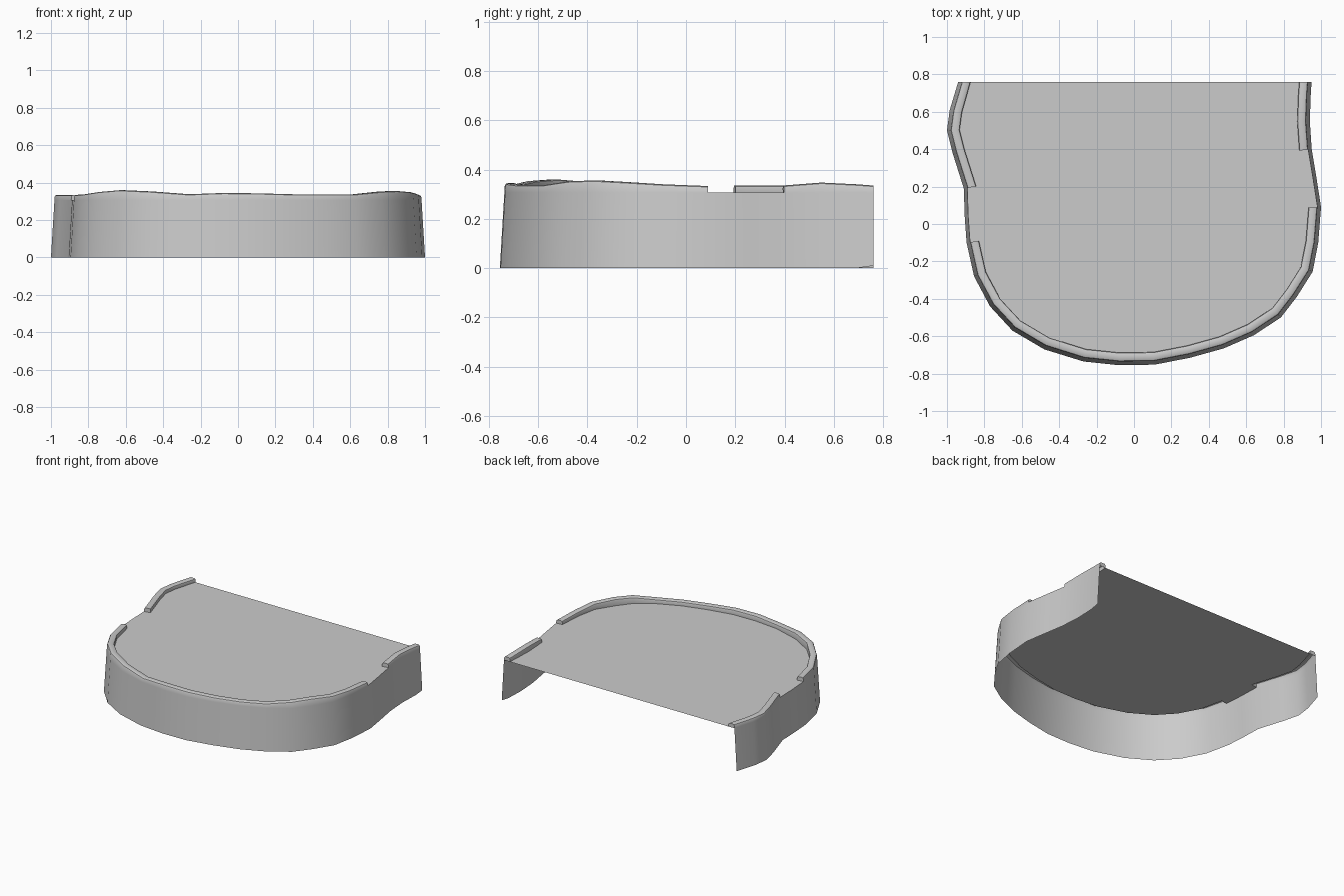
import bpy
from mathutils import Vector

if "Cube" in bpy.data.objects:
    bpy.data.objects.remove(bpy.data.objects["Cube"])

# Ground outline, back left -> front -> back right: x, y, rim height
PATH = [(-.94, .76, .335), (-.985, .61, .335), (-1.0, .50, .335), (-.97, .38, .335),
        (-.91, .19, .335), (-.905, .04, .31), (-.895, -.10, .335), (-.855, -.28, .337),
        (-.77, -.44, .35), (-.65, -.57, .36), (-.48, -.67, .353), (-.27, -.735, .338),
        (-.08, -.755, .345), (.11, -.752, .343), (.30, -.715, .338), (.48, -.665, .337),
        (.64, -.595, .338), (.785, -.50, .352), (.87, -.39, .356), (.955, -.255, .349),
        (.985, -.10, .34), (1.0, .09, .333), (.975, .25, .31), (.95, .40, .335),
        (.94, .55, .347), (.945, .69, .34), (.95, .76, .335)]
CURBS = [(0, 4), (6, 21), (23, 26)]     # path ranges that carry a raised curb
FLOOR, LEAN, WIDTH = .307, .06, .047
PTS = [Vector(p[:2]) for p in PATH]
LAST = len(PTS) - 1


def inset(i, d):
    """Path point i moved inwards by d, keeping the back ends flush."""
    def normal(a, b):
        t = (PTS[b] - PTS[a]).normalized()
        return Vector((-t.y, t.x))
    n0, n1 = normal(max(i - 1, 0), max(i, 1)), normal(min(i, LAST - 1), min(i + 1, LAST))
    n = (n0 + n1).normalized()
    p = PTS[i] + n * d / n.dot(n0)
    if i in (0, LAST):
        p = PTS[i] + Vector((d if i == 0 else -d, 0))
    return p


def at(i, d, z):
    p = inset(i, d + LEAN * z)
    return (p.x, p.y, z)


def make(name, verts, faces):
    me = bpy.data.meshes.new(name)
    me.from_pydata(verts, [], faces)
    ob = bpy.data.objects.new(name, me)
    bpy.context.collection.objects.link(ob)
    bpy.ops.object.select_all(action='DESELECT')
    ob.select_set(True)
    bpy.context.view_layer.objects.active = ob
    bpy.ops.object.shade_smooth_by_angle(angle=.6)
    return ob


def strip(name, rows, caps=False):
    """Skin a run of equal cross-sections."""
    n = len(rows[0])
    faces = [(a * n + k, (a + 1) * n + k, (a + 1) * n + k + 1, a * n + k + 1)
             for a in range(len(rows) - 1) for k in range(n - 1)]
    if caps:
        e = (len(rows) - 1) * n
        faces += [tuple(range(n)), tuple(range(e + n - 1, e - 1, -1))]
    return make(name, [v for r in rows for v in r], faces)


# Leaning skirt wall, open at the back and below
strip("skirt_wall", [[at(i, 0, .01 if i == LAST else 0), at(i, 0, FLOOR)]
                     for i in range(LAST + 1)])

# Hollow rounded curbs with wavy tops
for c, (a, b) in enumerate(CURBS):
    rows = []
    for i in range(a, b + 1):
        h = PATH[i][2]
        rows.append([at(i, 0, FLOOR), at(i, 0, h - .011), at(i, .003, h - .004),
                     at(i, .011, h), at(i, WIDTH - .011, h), at(i, WIDTH - .003, h - .004),
                     at(i, WIDTH, h - .011), at(i, WIDTH, FLOOR)])
    strip("curb_%d" % (c + 1), rows, caps=True)

# Floor sheet: meets curbs on their inner edge and the wall in the gaps
edge = []
for i in range(LAST + 1):
    run = next((r for r in CURBS if r[0] <= i <= r[1]), None)
    if run is None:
        edge.append(at(i, 0, FLOOR))
    else:
        if i == run[0] and i > 0:
            edge.append(at(i, 0, FLOOR))
        edge.append(at(i, WIDTH, FLOOR))
        if i == run[1] and i < LAST:
            edge.append(at(i, 0, FLOOR))
make("floor", edge, [tuple(range(len(edge)))])
